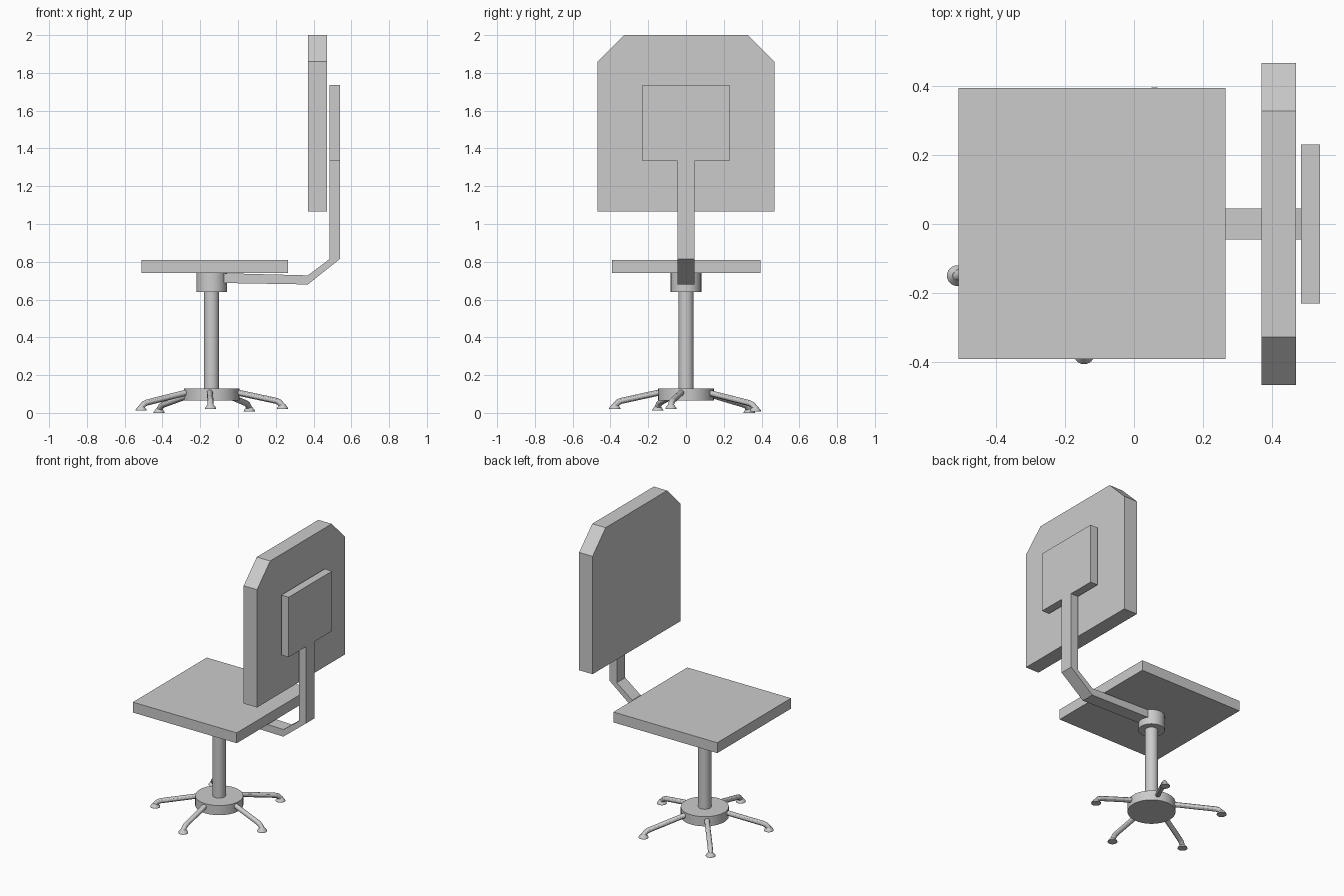
import bpy, bmesh
from mathutils import Vector

if "Cube" in bpy.data.objects:
    bpy.data.objects.remove(bpy.data.objects["Cube"])


def box(name, x, y, z):
    bpy.ops.mesh.primitive_cube_add(size=1, location=[(a[0] + a[1]) / 2 for a in (x, y, z)])
    ob = bpy.context.object
    ob.name = name
    ob.scale = [a[1] - a[0] for a in (x, y, z)]
    return ob


def extrude(name, points, offset):
    """Solid from a flat outline swept along an offset."""
    bm = bmesh.new()
    face = bm.faces.new([bm.verts.new(p) for p in points])
    res = bmesh.ops.extrude_face_region(bm, geom=[face])
    verts = [v for v in res["geom"] if isinstance(v, bmesh.types.BMVert)]
    bmesh.ops.translate(bm, verts=verts, vec=offset)
    bmesh.ops.recalc_face_normals(bm, faces=bm.faces)
    mesh = bpy.data.meshes.new(name)
    bm.to_mesh(mesh)
    bm.free()
    ob = bpy.data.objects.new(name, mesh)
    bpy.context.collection.objects.link(ob)
    return ob


def cone(name, x, y, z0, z1, r0, r1, sides=48):
    bpy.ops.mesh.primitive_cone_add(vertices=sides, radius1=r0, radius2=r1, depth=z1 - z0,
                                    location=(x, y, (z0 + z1) / 2))
    bpy.context.object.name = name
    bpy.ops.object.shade_smooth_by_angle()


def tube(name, points, radius):
    curve = bpy.data.curves.new(name, 'CURVE')
    curve.dimensions = '3D'
    curve.bevel_depth = radius
    curve.bevel_resolution = 4
    curve.use_fill_caps = True
    spline = curve.splines.new('POLY')
    spline.points.add(len(points) - 1)
    for sp, p in zip(spline.points, points):
        sp.co = (*p, 1)
    ob = bpy.data.objects.new(name, curve)
    bpy.context.collection.objects.link(ob)
    bpy.ops.object.select_all(action='DESELECT')
    ob.select_set(True)
    bpy.context.view_layer.objects.active = ob
    bpy.ops.object.convert(target='MESH')
    bpy.ops.object.shade_smooth_by_angle()


# Seat
box("seat", (-0.51, 0.265), (-0.392, 0.395), (0.74, 0.81))

# Backrest with cut upper corners
outline = [(-0.468, 1.065), (0.468, 1.065), (0.468, 1.86),
           (0.328, 2.0), (-0.328, 2.0), (-0.468, 1.86)]
extrude("backrest", [(0.37, y, z) for y, z in outline], (0.1, 0, 0))

# Mounting plate and its upright, one T-shaped piece
half = [(0.045, 0.815), (0.045, 1.333), (0.231, 1.333), (0.231, 1.737)]
plate = half + [(-y, z) for y, z in reversed(half)]
extrude("back_plate", [(0.485, y, z) for y, z in plate], (0.055, 0, 0))

# Bent support arm under the seat
arm = [(-0.1, 0.688), (0.37, 0.68), (0.54, 0.815), (0.485, 0.815), (0.37, 0.728), (-0.1, 0.74)]
extrude("support_arm", [(x, -0.045, z) for x, z in arm], (0, 0.09, 0))

# Pedestal
cone("collar", -0.14, 0, 0.64, 0.74, 0.081, 0.081)
cone("column", -0.14, 0, 0.12, 0.65, 0.04, 0.04)
cone("base_disc", -0.14, 0, 0.065, 0.13, 0.147, 0.147)

# Five legs with flared feet; the ring is tilted slightly
hub = Vector((-0.152, 0.01, 0))
feet = [(-0.513, -0.15, 0.012), (-0.145, -0.377, 0.021), (0.06, 0.367, 0.008),
        (0.236, -0.08, 0.021), (-0.418, 0.335, 0.0)]
for i, (x, y, z) in enumerate(feet, 1):
    out = (Vector((x, y, 0)) - hub)
    reach = out.length
    out.normalize()

    def at(r, h):
        return hub + out * r + Vector((0, 0, h))

    tube(f"leg_{i}", [at(0.125, z * 0.5 + 0.103), at(reach - 0.035, z + 0.043),
                      at(reach - 0.018, z + 0.036), at(reach + 0.003, z + 0.012)], 0.016)
    cone(f"foot_{i}", x, y, z, z + 0.006, 0.03, 0.029, 24)
    cone(f"foot_flare_{i}", x, y, z + 0.006, z + 0.025, 0.029, 0.014, 24)
